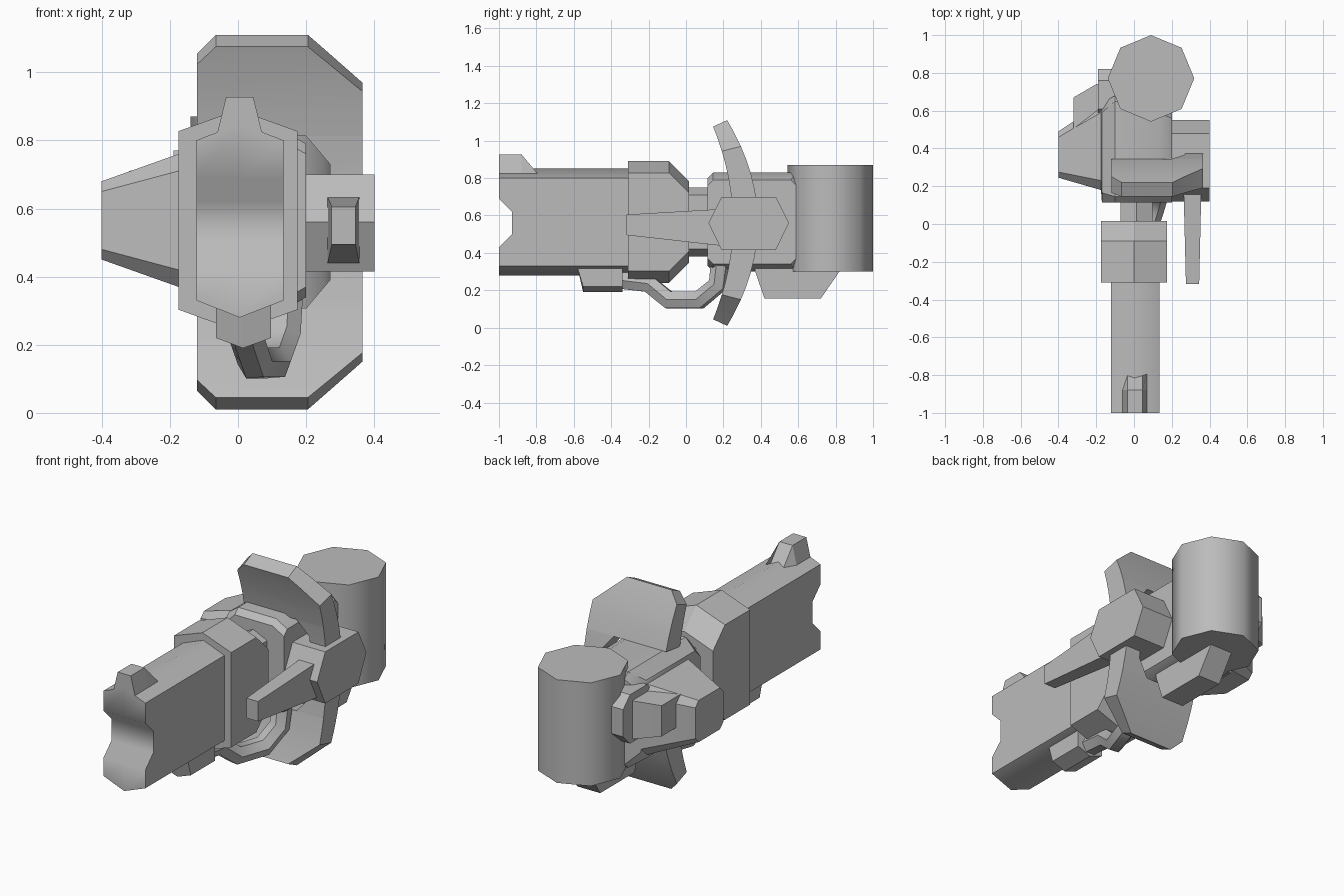
import bpy, bmesh, math

cube = bpy.data.objects.get("Cube")
if cube:
    bpy.data.objects.remove(cube, do_unlink=True)

grey = bpy.data.materials.new("plain_grey")
grey.use_nodes = True
GREY = (0.5, 0.5, 0.5, 1)
grey.diffuse_color = GREY
grey.node_tree.nodes["Principled BSDF"].inputs["Base Color"].default_value = GREY


def loft(name, rings, smooth=None):
    """Skin a list of equal-length point rings and cap both ends."""
    bm = bmesh.new()
    loops = [[bm.verts.new(p) for p in ring] for ring in rings]
    n = len(loops[0])
    for a, b in zip(loops, loops[1:]):
        for i in range(n):
            j = (i + 1) % n
            bm.faces.new((a[i], a[j], b[j], b[i]))
    bm.faces.new(loops[0])
    bm.faces.new(loops[-1])
    bmesh.ops.remove_doubles(bm, verts=bm.verts, dist=0.0005)
    bmesh.ops.recalc_face_normals(bm, faces=bm.faces)
    mesh = bpy.data.meshes.new(name)
    bm.to_mesh(mesh)
    bm.free()
    return finish(bpy.data.objects.new(name, mesh), smooth)


def finish(ob, smooth=None):
    if ob.name not in bpy.context.collection.objects:
        bpy.context.collection.objects.link(ob)
    ob.data.materials.clear()
    ob.data.materials.append(grey)
    if smooth:
        bpy.ops.object.select_all(action='DESELECT')
        ob.select_set(True)
        bpy.context.view_layer.objects.active = ob
        bpy.ops.object.shade_smooth_by_angle(angle=math.radians(smooth))
    return ob


def across(profile, x):
    """Side profile (y, z) placed at one x."""
    return [(x, y, z) for y, z in profile]


def chamfered(y0, y1, z0, z1, c):
    """Rectangle in y, z with cut corners."""
    return [(y0 + c, z0), (y1 - c, z0), (y1, z0 + c), (y1, z1 - c),
            (y1 - c, z1), (y0 + c, z1), (y0, z1 - c), (y0, z0 + c)]


def rect(y0, y1, z0, z1):
    return [(y0, z0), (y1, z0), (y1, z1), (y0, z1)]


def hexagon(cx, y, hw, z0, z1, slope):
    """Upright hexagon with a point at top and bottom."""
    return [(cx, y, z0), (cx + hw, y, z0 + slope), (cx + hw, y, z1 - slope),
            (cx, y, z1), (cx - hw, y, z1 - slope), (cx - hw, y, z0 + slope)]


# Barrel with a roofed top and keel, and a notched muzzle
def barrel_side(drop):
    return [(-0.25, 0.28 + drop), (-1, 0.28 + drop), (-1, 0.43), (-0.93, 0.5),
            (-0.93, 0.62), (-1, 0.69), (-1, 0.85 - drop), (-0.25, 0.85 - drop)]


loft("barrel", [across(barrel_side(d), x)
                for x, d in ((-0.122, 0.05), (0.005, 0), (0.134, 0.05))], 50)

# Front sight
loft("front_sight", [across([(-1, 0.82), (-1, z), (-0.88, z), (-0.79, 0.82)], x)
                     for x, z in ((-0.06, 0.825), (-0.035, 0.927),
                                  (0.045, 0.927), (0.07, 0.825))])

# Collar, neck and lug
loft("collar", [hexagon(0, -0.31, 0.175, 0.24, 0.89, 0.063),
                hexagon(0, -0.09, 0.175, 0.24, 0.89, 0.063),
                hexagon(0, 0.015, 0.175, 0.345, 0.785, 0.063)])
loft("neck", [hexagon(0.013, y, 0.085, 0.38, 0.75, 0.04) for y in (0, 0.13)])
loft("barrel_lug", [across([(-0.58, 0.32), (-0.55, z), (-0.34, z), (-0.34, 0.32)], x)
                    for x, z in ((-0.065, 0.22), (0.015, 0.19), (0.097, 0.22))])

# Body with a tapered left side
body = ((-0.4, 0.245, 0.49, 0.45, 0.68, 0.03),
        (-0.175, 0.18, 0.64, 0.37, 0.76, 0.05),
        (-0.17, 0.115, 0.64, 0.35, 0.78, 0.05),
        (-0.1, 0.115, 0.68, 0.3, 0.83, 0.03),
        (0.13, 0.115, 0.62, 0.3, 0.83, 0.03),
        (0.2, 0.115, 0.59, 0.34, 0.79, 0.03))
loft("body", [across(chamfered(*b[1:]), b[0]) for b in body], 35)

# Side hub and its tapered handle
hub = [(0.12, 0.56), (0.19, 0.7), (0.48, 0.7), (0.55, 0.56), (0.48, 0.415), (0.19, 0.415)]
loft("side_hub", [across(hub, x) for x in (0.1, 0.4)])
loft("side_handle", [[(x0, y, z0), (x1, y, z0), (x1, y, z1), (x0, y, z1)]
                     for y, x0, x1, z0, z1 in ((0.2, 0.262, 0.357, 0.437, 0.635),
                                               (-0.318, 0.275, 0.345, 0.495, 0.605))])


# Curved guard: a thick bow with a cut-out on its left
def bow_ring(u, x0, x1):
    front = (0.25 - 0.105 * u * u, 0.56 + 0.515 * u)
    back = (0.385 - 0.165 * u * u, 0.56 + 0.55 * u)
    return [(x0, *front), (x1, *front), (x1, *back), (x0, *back)]


half = [(1, -0.065, 0.205), (0.9, -0.12, 0.268), (0.745, -0.12, 0.365),
        (0.62, -0.12, 0.365), (0.49, -0.12, 0.365), (0.49, 0.2, 0.365),
        (0.33, 0.27, 0.365), (0.15, 0.27, 0.365)]
rows = half + [(-u, a, b) for u, a, b in reversed(half)]
loft("curved_guard", [bow_ring(*r) for r in rows], 25)

# Rear drum
bpy.ops.mesh.primitive_cylinder_add(vertices=8, radius=0.229, depth=0.57,
                                    location=(0.09, 0.771, 0.585))
drum = bpy.context.object
drum.name = "rear_drum"
finish(drum, 50)

# Bracket under the drum
bracket = [(0.37, 0.34), (0.37, 0.3), (0.42, 0.155), (0.72, 0.155), (0.82, 0.3), (0.82, 0.34)]
loft("drum_bracket", [across(bracket, x) for x in (0.02, 0.16)])

# Left plate and knob
loft("left_plate", [across(chamfered(0.55, 0.82, 0.5, 0.77, 0.06), x) for x in (-0.19, -0.05)])
loft("left_knob", [across(rect(0.5, 0.74, 0.52, 0.73), -0.15),
                   across(rect(0.5, 0.74, 0.52, 0.73), -0.2),
                   across(rect(0.5, 0.67, 0.54, 0.71), -0.32)], 40)

# Trigger guard tube
curve = bpy.data.curves.new("trigger_guard", 'CURVE')
curve.dimensions = '3D'
curve.bevel_depth = 0.053
curve.bevel_resolution = 1
curve.use_fill_caps = True
path = [(0.015, -0.36, 0.255), (0.02, -0.2, 0.235), (0.05, -0.09, 0.147),
        (0.105, 0.07, 0.147), (0.135, 0.17, 0.23), (0.145, 0.19, 0.4)]
spline = curve.splines.new('POLY')
spline.points.add(len(path) - 1)
for point, co in zip(spline.points, path):
    point.co = (*co, 1)
tube = bpy.data.objects.new("trigger_guard", curve)
bpy.context.collection.objects.link(tube)
bpy.ops.object.select_all(action='DESELECT')
tube.select_set(True)
bpy.context.view_layer.objects.active = tube
bpy.ops.object.convert(target='MESH')
finish(bpy.context.object, 50)
